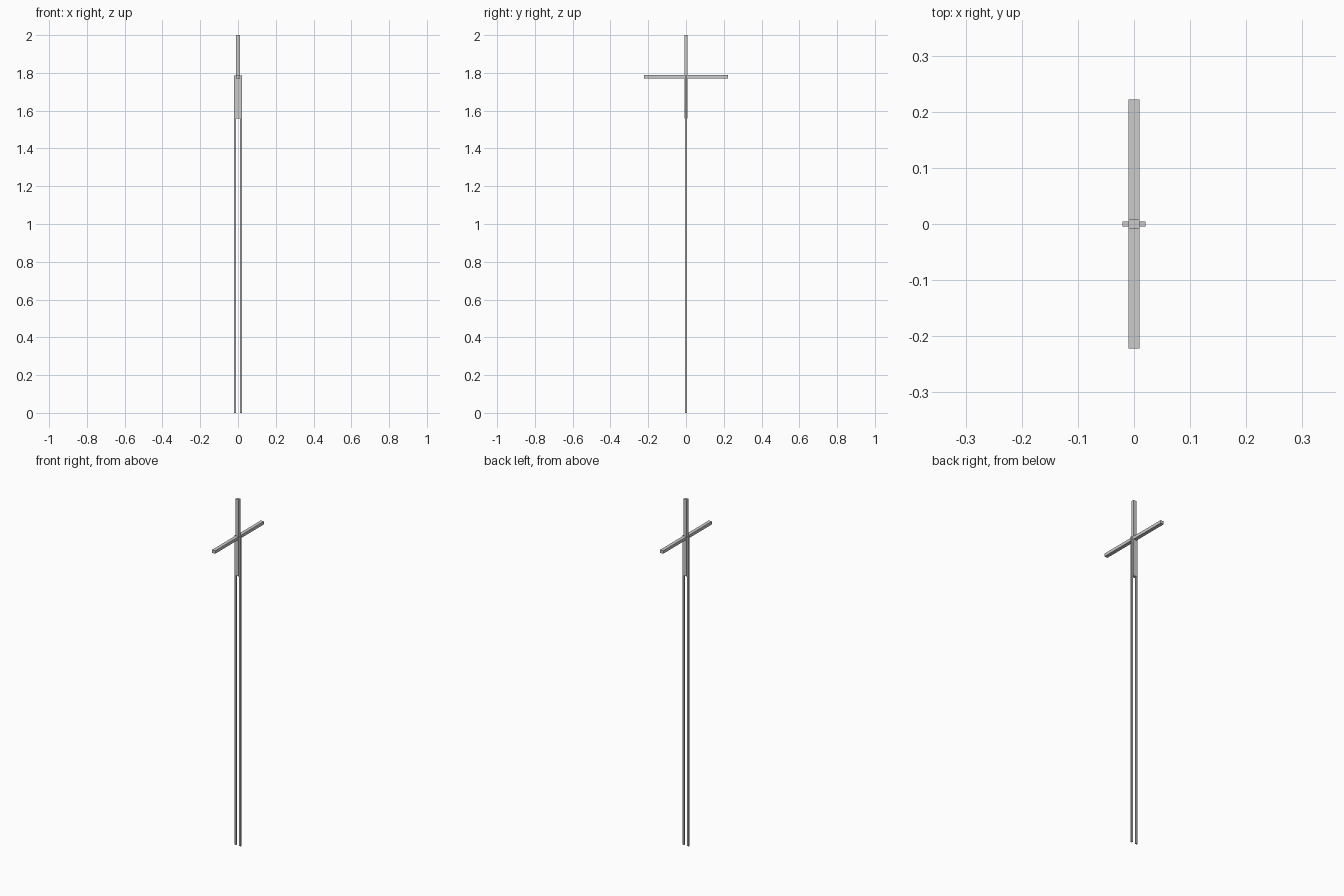
import bpy

if "Cube" in bpy.data.objects:
    bpy.data.objects.remove(bpy.data.objects["Cube"])


def box(name, lo, hi):
    """Axis-aligned box between two corners."""
    bpy.ops.mesh.primitive_cube_add(size=1, location=[(a + b) / 2 for a, b in zip(lo, hi)])
    obj = bpy.context.object
    obj.name = name
    obj.scale = [b - a for a, b in zip(lo, hi)]
    bpy.ops.object.transform_apply(location=False, rotation=False, scale=True)
    return obj


HUB_Z = 1.779   # height where the bars cross
ARM = 0.221     # length of each arm from the hub
W, T = 0.0102, 0.0085   # half width and half thickness of the bars

# Crossed bars at the top
box("upright_bar", (-W, -T, HUB_Z - ARM), (W, T, HUB_Z + ARM))
box("cross_bar", (-W, -ARM - 0.001, HUB_Z - T), (W, ARM + 0.001, HUB_Z + T))

# Two slim stakes clasping the lower half of the upright bar
for side, name in ((-1, "left_stake"), (1, "right_stake")):
    xs = sorted((side * W, side * 0.0205))
    box(name, (xs[0], -0.0045, 0), (xs[1], 0.0045, HUB_Z + 0.006))
